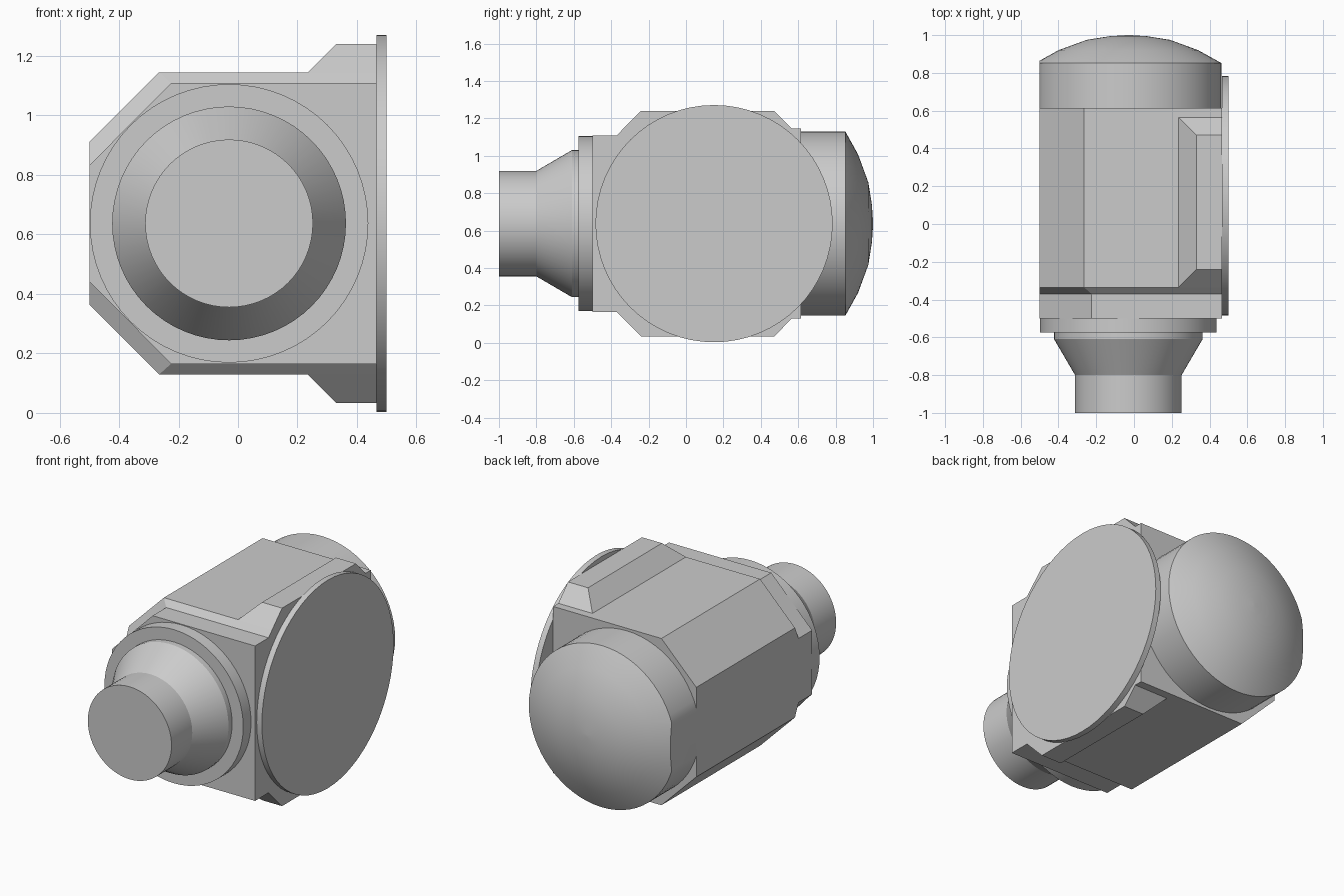
import bpy, bmesh, math
from mathutils import Vector

cube = bpy.data.objects.get("Cube")
if cube:
    bpy.data.objects.remove(cube, do_unlink=True)

CZ = 0.637            # height of the shared axis
CX = -0.03            # sideways position of the round parts
LEFT, RIGHT = -0.5, 0.465

grey = bpy.data.materials.new("plain grey")
grey.use_nodes = True
colour = (0.6, 0.6, 0.6, 1)
grey.diffuse_color = colour
grey.node_tree.nodes["Principled BSDF"].inputs["Base Color"].default_value = colour


def finish(name, bm):
    bmesh.ops.recalc_face_normals(bm, faces=bm.faces)
    mesh = bpy.data.meshes.new(name)
    bm.to_mesh(mesh)
    bm.free()
    mesh.materials.append(grey)
    obj = bpy.data.objects.new(name, mesh)
    bpy.context.collection.objects.link(obj)
    return obj


def smooth(obj):
    bpy.ops.object.select_all(action='DESELECT')
    obj.select_set(True)
    bpy.context.view_layer.objects.active = obj
    bpy.ops.object.shade_smooth_by_angle(angle=math.radians(30))


def loft(bm, sections):
    """Skin closed rings of points and cap both ends."""
    rings = [[bm.verts.new(p) for p in s] for s in sections]
    for a, b in zip(rings, rings[1:]):
        for i in range(len(a)):
            j = (i + 1) % len(a)
            bm.faces.new((a[i], a[j], b[j], b[i]))
    bm.faces.new(rings[0])
    bm.faces.new(rings[-1])


def circle(r, y, n=64):
    turns = [2 * math.pi * i / n for i in range(n)]
    return [(CX + r * math.cos(t), y, CZ + r * math.sin(t)) for t in turns]


def lathe(name, profile, clip=False):
    bm = bmesh.new()
    loft(bm, [circle(r, y) for r, y in profile])
    if clip:  # trim flush with the flat left wall of the body
        geom = bm.verts[:] + bm.edges[:] + bm.faces[:]
        bmesh.ops.bisect_plane(bm, geom=geom, plane_co=Vector((LEFT, 0, 0)),
                               plane_no=Vector((-1, 0, 0)), clear_outer=True)
        bmesh.ops.holes_fill(bm, edges=[e for e in bm.edges if e.is_boundary])
    smooth(finish(name, bm))


def body_section(y, half, corner_x, corner_h):
    outline = [(RIGHT, half), (corner_x, half), (LEFT, corner_h),
               (LEFT, -corner_h), (corner_x, -half), (RIGHT, -half)]
    return [(x, y, CZ + h) for x, h in outline]


# Body: chamfered block with a slightly smaller front collar
bm = bmesh.new()
small, big = (0.472, -0.225, 0.195), (0.508, -0.265, 0.273)
loft(bm, [body_section(-0.5, *small), body_section(-0.37, *small),
          body_section(-0.335, *big), body_section(0.615, *big)])
finish("body", bm)

# Raised pads beside the side disc, above and below
for name, side in (("upper_pad", 1), ("lower_pad", -1)):
    bm = bmesh.new()
    levels = [(0.235, -0.335, 0.565, 0.45), (0.235, -0.335, 0.565, 0.508),
              (0.33, -0.24, 0.472, 0.603)]
    loft(bm, [[(x0, y0, CZ + side * h), (RIGHT, y0, CZ + side * h),
               (RIGHT, y1, CZ + side * h), (x0, y1, CZ + side * h)]
              for x0, y0, y1, h in levels])
    finish(name, bm)

# Front nozzle: collar, then cone and neck
lathe("front_collar", [(0.468, -0.45), (0.468, -0.575)])
lathe("front_nozzle", [(0.393, -0.55), (0.393, -0.61), (0.282, -0.8), (0.282, -1)])

# Rear barrel and its shallow dome
lathe("rear_barrel", [(0.4925, 0.6), (0.4925, 0.852), (0.37, 0.92),
                      (0.22, 0.975), (0.1, 0.994), (0.01, 1.0)], clip=True)

# Thin round disc on the left side
bpy.ops.mesh.primitive_cylinder_add(vertices=64, radius=0.634, depth=0.035,
                                    location=(0.4825, 0.15, CZ),
                                    rotation=(0, math.pi / 2, 0))
disc = bpy.context.object
disc.name = "side_disc"
disc.data.materials.append(grey)
smooth(disc)
